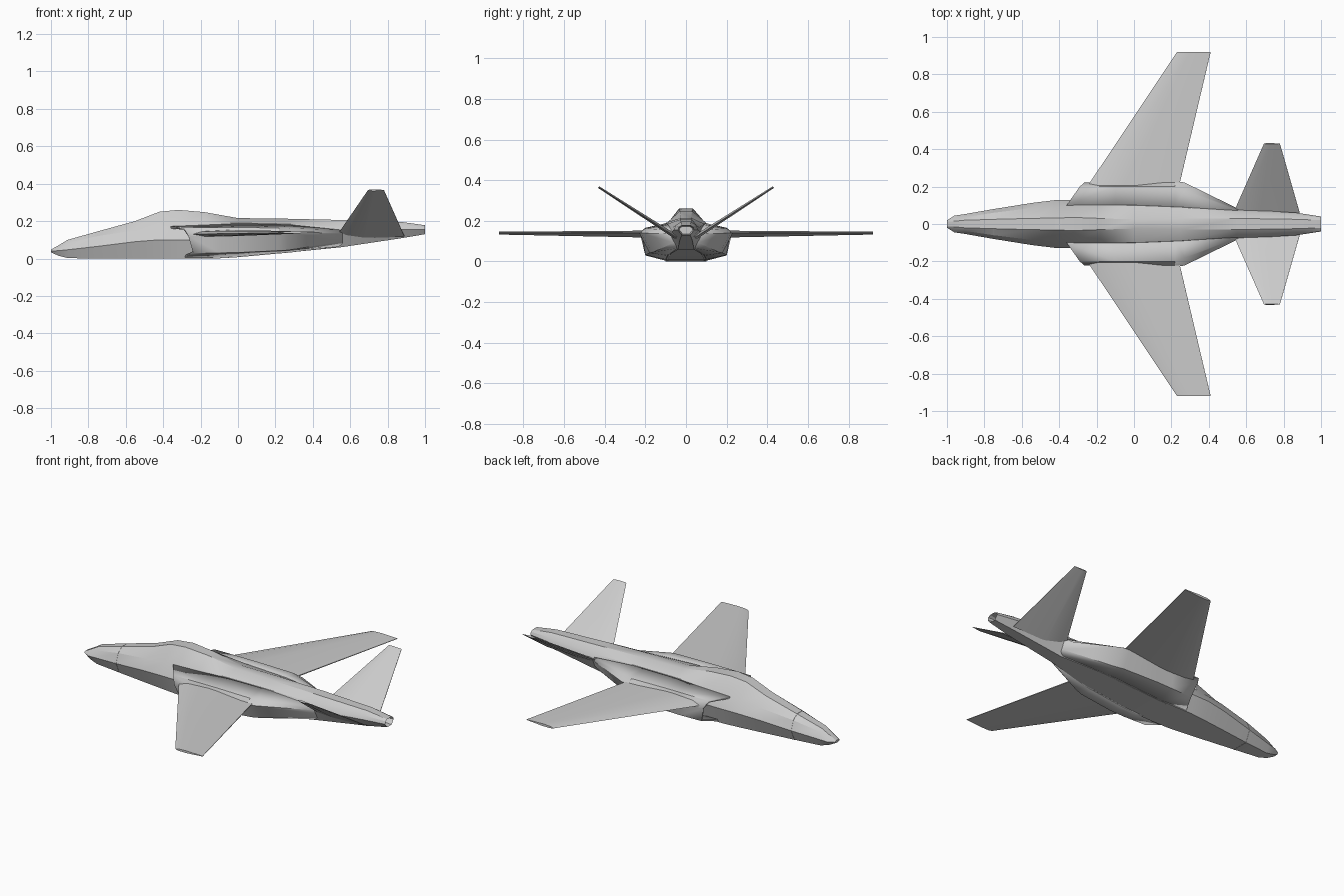
import bpy
import bmesh
from mathutils import Vector

if "Cube" in bpy.data.objects:
    bpy.data.objects.remove(bpy.data.objects["Cube"])


def finish(name, bm, mirror=False, shell=0.0, angle=0.4):
    mesh = bpy.data.meshes.new(name)
    bm.to_mesh(mesh)
    bm.free()
    ob = bpy.data.objects.new(name, mesh)
    bpy.context.collection.objects.link(ob)
    bpy.ops.object.select_all(action='DESELECT')
    ob.select_set(True)
    bpy.context.view_layer.objects.active = ob
    bpy.ops.object.shade_smooth_by_angle(angle=angle)
    if shell:
        s = ob.modifiers.new("shell", 'SOLIDIFY')
        s.thickness = shell
        s.offset = -1
    if mirror:
        m = ob.modifiers.new("mirror", 'MIRROR')
        m.use_axis = (False, True, False)
    return ob


def loft(sections, closed):
    """Skin a list of equally long point rows; return bmesh and end caps."""
    bm = bmesh.new()
    rows = [[bm.verts.new(p) for p in s] for s in sections]
    n = len(rows[0])
    for a, b in zip(rows, rows[1:]):
        for i in range(n if closed else n - 1):
            j = (i + 1) % n
            bm.faces.new((a[i], b[i], b[j], a[j]))
    caps = []
    if closed:
        caps = [bm.faces.new(rows[0]), bm.faces.new(rows[-1][::-1])]
        bmesh.ops.recalc_face_normals(bm, faces=bm.faces)
    return bm, caps


# Fuselage: x, then half-section (y, z): top, shoulder, widest, bottom
stations = [
    (-1.00, (.012, .048), (.018, .045), (.020, .040), (.012, .033)),
    (-0.96, (.015, .070), (.030, .058), (.045, .042), (.025, .015)),
    (-0.91, (.020, .100), (.036, .084), (.052, .047), (.032, .002)),
    (-0.75, (.025, .145), (.060, .120), (.080, .065), (.050, .000)),
    (-0.55, (.030, .200), (.085, .150), (.112, .090), (.075, .000)),
    (-0.42, (.032, .250), (.092, .162), (.128, .100), (.090, .000)),
    (-0.32, (.035, .260), (.100, .175), (.130, .100), (.100, .000)),
    (-0.18, (.030, .248), (.100, .185), (.130, .100), (.100, .000)),
    (0.00, (.025, .216), (.100, .190), (.130, .100), (.100, .008)),
    (0.25, (.030, .213), (.090, .185), (.120, .110), (.090, .030)),
    (0.55, (.030, .206), (.065, .168), (.080, .135), (.040, .060)),
    (0.87, (.025, .196), (.050, .178), (.060, .155), (.030, .108)),
    (1.00, (.020, .178), (.035, .170), (.040, .155), (.020, .130)),
]
rings = []
for x, *half in stations:
    rings.append([(x, y, z) for y, z in half] +
                 [(x, -y, z) for y, z in reversed(half)])
bm, caps = loft(rings, True)
# Exhaust recess in the tail end
bmesh.ops.inset_region(bm, faces=[caps[1]], thickness=.007)
bmesh.ops.translate(bm, verts=caps[1].verts[:], vec=(-.05, 0, 0))
finish("fuselage", bm)

# Side bodies with swept open air intakes (shell, mirrored)
lip = [(-.36, .100, .172), (-.29, .200, .165), (-.265, .222, .120),
       (-.24, .195, .030), (-.29, .090, .002)]
body = [
    (-.10, (.100, .183), (.200, .166), (.214, .120), (.200, .030), (.09, .001)),
    (0.00, (.100, .188), (.200, .166), (.214, .122), (.200, .032), (.09, .007)),
    (0.22, (.090, .184), (.200, .163), (.230, .140), (.180, .042), (.08, .027)),
    (0.27, (.088, .182), (.180, .162), (.222, .140), (.165, .045), (.08, .031)),
    (0.56, (.060, .164), (.070, .152), (.080, .136), (.060, .092), (.035, .066)),
]
rows = [lip] + [[(x, y, z) for y, z in pts] for x, *pts in body]
bm, _ = loft(rows, False)
finish("intake_body", bm, mirror=True, shell=.012)

# Dark duct end walls behind the intakes
bm, _ = loft([[(-.12, .09, .17), (-.12, .09, .015)],
              [(-.12, .197, .155), (-.12, .192, .035)]], False)
finish("intake_wall", bm, mirror=True)


def panel(name, root, tip, thick):
    """Tapered aerofoil surface from root and tip (leading, trailing) points."""
    rl, rt, tl, tt = (Vector(p) for p in root + tip)
    up = (rt - rl).cross(tl - rl).normalized()
    rings = []
    for (le, te), t in zip(((rl, rt), (tl, tt)), thick):
        shape = [(0, 0), (.12, .4), (.4, .5), (1, .08),
                 (1, -.08), (.4, -.5), (.12, -.4)]
        rings.append([le.lerp(te, f) + up * t * h for f, h in shape])
    bm, _ = loft(rings, True)
    finish(name, bm, mirror=True, angle=.5)


panel("wing", [(-.257, .19, .130), (.238, .19, .142)],
      [(.23, .92, .138), (.41, .92, .142)], (.034, .014))
panel("v_tail", [(.525, .045, .118), (.89, .045, .118)],
      [(.695, .43, .366), (.78, .43, .366)], (.022, .010))

# Thin joint line around the nose cone
ring = [Vector((0, y, z - .075)) for _, y, z in rings[3]]
rows = [[(x, v.y * s, v.z * s + .075) for v in ring]
        for x, s in ((-.752, .98), (-.751, 1.008), (-.749, 1.012), (-.748, .99))]
bm, _ = loft(rows, True)
finish("nose_joint", bm)
